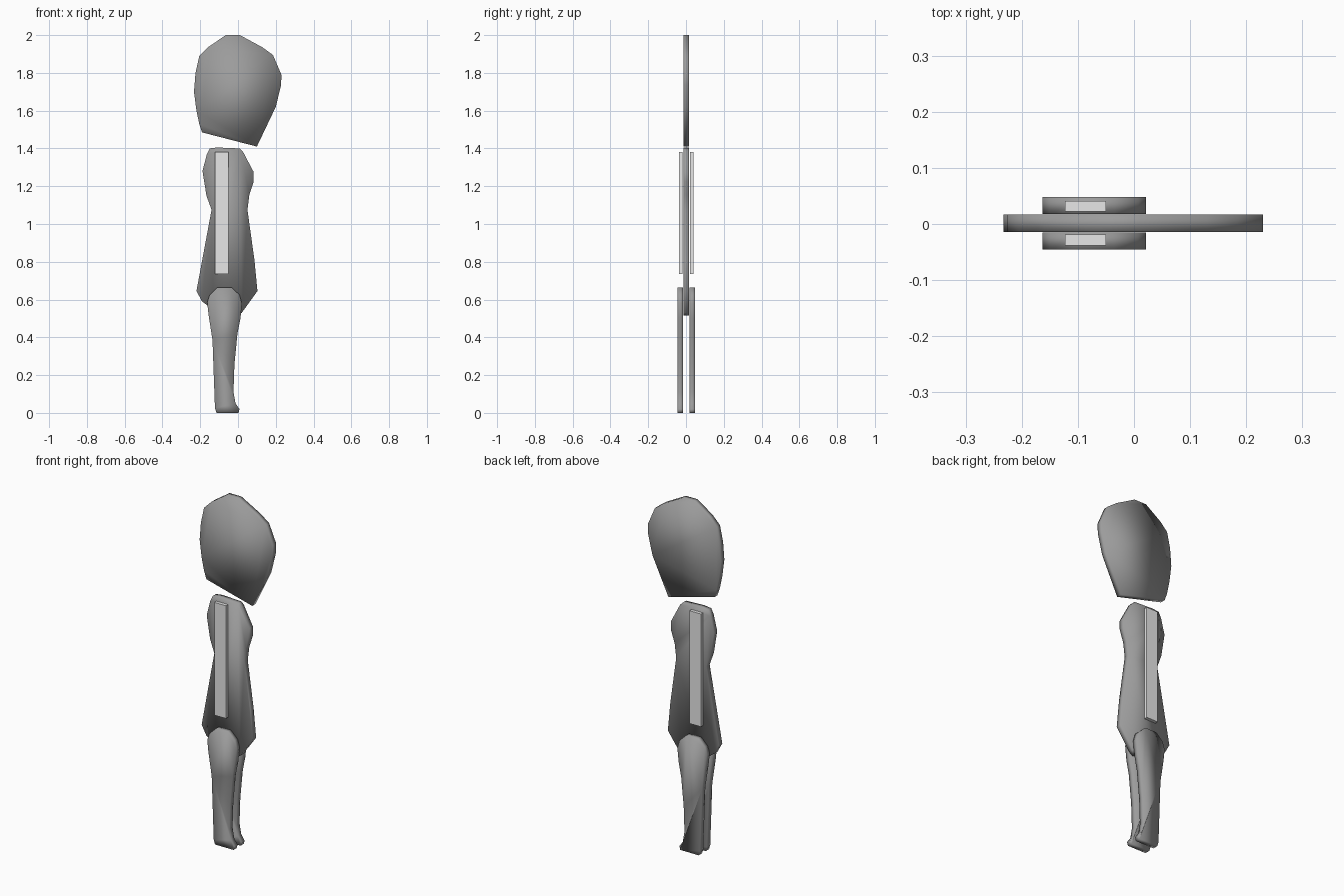
import bpy
import bmesh

cube = bpy.data.objects.get("Cube")
if cube:
    bpy.data.objects.remove(cube, do_unlink=True)


def make_material(name, value):
    mat = bpy.data.materials.new(name)
    mat.use_nodes = True
    colour = (value, value, value, 1)
    mat.diffuse_color = colour
    mat.node_tree.nodes["Principled BSDF"].inputs["Base Color"].default_value = colour
    return mat


body_grey = make_material("body grey", 0.33)
arm_grey = make_material("arm light grey", 0.8)


def add_cutout(name, outline, y_front, y_back, material, smooth=True):
    """Extrude an x-z outline, listed anticlockwise from the front, along y."""
    bm = bmesh.new()
    front = bm.faces.new([bm.verts.new((x, y_front, z)) for x, z in outline])
    extruded = bmesh.ops.extrude_face_region(bm, geom=[front], use_keep_orig=True)
    for item in extruded["geom"]:
        if isinstance(item, bmesh.types.BMVert):
            item.co.y = y_back
    bmesh.ops.recalc_face_normals(bm, faces=bm.faces[:])
    for face in bm.faces:
        face.smooth = smooth
    mesh = bpy.data.meshes.new(name)
    bm.to_mesh(mesh)
    bm.free()
    mesh.materials.append(material)
    obj = bpy.data.objects.new(name, mesh)
    bpy.context.collection.objects.link(obj)
    return obj


# Outlines of the flat parts
head_outline = [
    (-.19, 1.485), (.10, 1.41), (.20, 1.62), (.228, 1.735), (.23, 1.79),
    (.185, 1.895), (.13, 1.935), (.01, 2), (-.065, 2), (-.16, 1.935),
    (-.205, 1.89), (-.225, 1.8), (-.233, 1.7), (-.22, 1.6), (-.205, 1.53),
]
torso_outline = [
    (-.15, 1.4), (-.165, 1.37), (-.188, 1.28), (-.167, 1.15), (-.14, 1.075),
    (-.22, .645), (-.19, .59), (-.13, .545), (0, .515), (.02, .53),
    (.103, .645), (.087, .81), (.05, 1.075), (.06, 1.155), (.083, 1.225),
    (.083, 1.275), (.025, 1.385), (.01, 1.4), (-.11, 1.405),
]
leg_outline = [
    (-.114, 0), (.003, 0), (.008, .02), (-.013, .05), (-.024, .11),
    (-.019, .255), (-.003, .42), (.013, .5), (.021, .58), (.008, .625),
    (-.035, .665), (-.108, .665), (-.15, .625), (-.163, .585),
    (-.156, .52), (-.135, .385), (-.122, .025),
]
arm_outline = [(-.123, .735), (-.05, .735), (-.05, 1.38), (-.123, 1.38)]

# Head and torso share the middle layer
add_cutout("head", head_outline, -.014, .017, body_grey)
add_cutout("torso", torso_outline, -.014, .017, body_grey)

# A leg and an arm lie on each side of the torso
mid = .0015
for side, sign in (("front", -1), ("back", 1)):
    leg_y = sorted((mid + sign * .0165, mid + sign * .0465))
    arm_y = sorted((mid + sign * .0205, mid + sign * .0395))
    add_cutout(side + "_leg", leg_outline, *leg_y, body_grey)
    add_cutout(side + "_arm", arm_outline, *arm_y, arm_grey, smooth=False)
